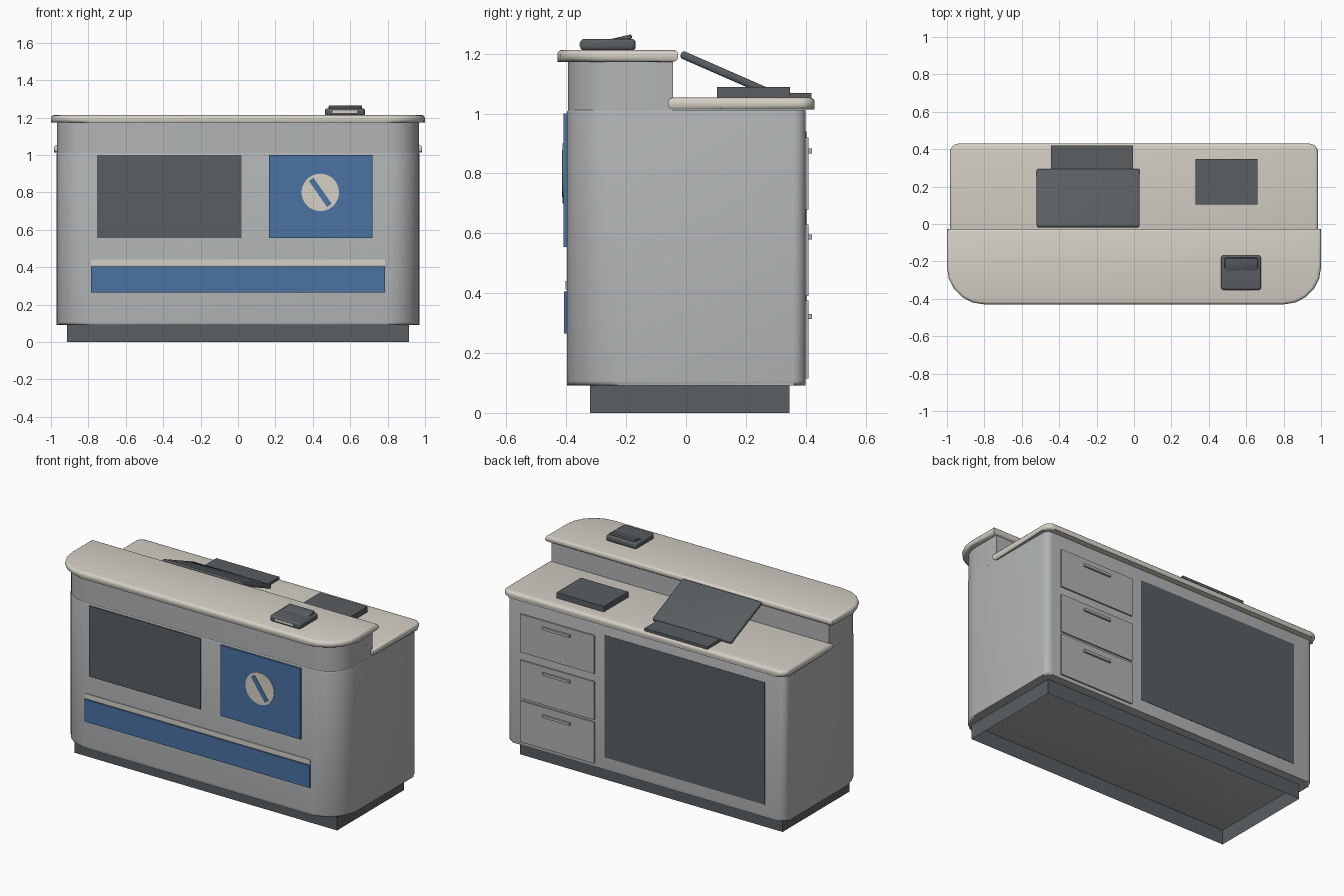
import bpy, bmesh, math
from mathutils import Matrix, Vector

if "Cube" in bpy.data.objects:
    bpy.data.objects.remove(bpy.data.objects["Cube"])


def material(name, rgb):
    m = bpy.data.materials.new(name)
    m.diffuse_color = (*rgb, 1)
    m.use_nodes = True
    m.node_tree.nodes["Principled BSDF"].inputs["Base Color"].default_value = m.diffuse_color
    return m


GREY = material("light grey", (0.44, 0.455, 0.465))
BEIGE = material("warm beige", (0.67, 0.635, 0.57))
BLUE = material("mid blue", (0.072, 0.168, 0.36))
DARK = material("dark grey", (0.102, 0.112, 0.12))


def finish(name, bm, mat):
    me = bpy.data.meshes.new(name)
    bm.to_mesh(me)
    bm.free()
    me.materials.append(mat)
    ob = bpy.data.objects.new(name, me)
    bpy.context.collection.objects.link(ob)
    bpy.ops.object.select_all(action='DESELECT')
    ob.select_set(True)
    bpy.context.view_layer.objects.active = ob
    bpy.ops.object.shade_smooth_by_angle(angle=math.radians(35))
    return ob


def outline(x0, x1, y0, y1, r_front=0, r_back=0, seg=6):
    """Rectangle in plan with rounded front and back corners."""
    pts = []
    for cx, cy, sx, sy, r, start in ((x0, y0, 1, 1, r_front, 180), (x1, y0, -1, 1, r_front, 270),
                                     (x1, y1, -1, -1, r_back, 0), (x0, y1, 1, -1, r_back, 90)):
        n = seg if r else 0
        for i in range(n + 1):
            a = math.radians(start + 90 * i / max(n, 1))
            pts.append((cx + sx * r + r * math.cos(a), cy + sy * r + r * math.sin(a)))
    return pts


def prism(name, pts, z0, z1, mat, bevel_bottom=0, bevel_top=0, seg=3, caps=True):
    """Upright prism with optionally rounded rims."""
    bm = bmesh.new()
    low = [bm.verts.new((x, y, z0)) for x, y in pts]
    high = [bm.verts.new((x, y, z1)) for x, y in pts]
    n = len(pts)
    if caps:
        bm.faces.new(low[::-1])
        bm.faces.new(high)
    for i in range(n):
        j = (i + 1) % n
        bm.faces.new((low[i], low[j], high[j], high[i]))
    for z, b in ((z0, bevel_bottom), (z1, bevel_top)):
        if b:
            rim = [e for e in bm.edges if all(abs(v.co.z - z) < 1e-5 for v in e.verts)]
            bmesh.ops.bevel(bm, geom=rim, offset=b, segments=seg, profile=0.5, affect='EDGES')
    return finish(name, bm, mat)


def box(name, x0, x1, y0, y1, z0, z1, mat, bevel=0, seg=2):
    bm = bmesh.new()
    bmesh.ops.create_cube(bm, size=1)
    bmesh.ops.scale(bm, vec=(x1 - x0, y1 - y0, z1 - z0), verts=bm.verts)
    if bevel:
        bmesh.ops.bevel(bm, geom=bm.edges[:], offset=bevel, segments=seg, profile=0.5, affect='EDGES')
    ob = finish(name, bm, mat)
    ob.location = ((x0 + x1) / 2, (y0 + y1) / 2, (z0 + z1) / 2)
    return ob


# Cabinet: plinth frame open underneath, body and the raised part under the customer shelf
prism("plinth", outline(-0.915, 0.915, -0.32, 0.345), 0, 0.095, DARK, caps=False)
prism("cabinet_body", outline(-0.97, 0.97, -0.397, 0.40, 0.17, 0.04), 0.092, 1.012, GREY, 0.015, 0.006)
prism("shelf_riser", outline(-0.968, 0.968, -0.395, -0.043, 0.17), 1.01, 1.18, GREY)

# Worktops
prism("work_counter", outline(-0.985, 0.985, -0.06, 0.43, 0, 0.05), 1.014, 1.053, BEIGE, 0.016, 0.016)
prism("customer_shelf", outline(-1, 1, -0.43, -0.026, 0.2, 0, 5), 1.173, 1.213, BEIGE, 0.017, 0.017)

# Front panels
box("front_dark_panel", -0.755, 0.02, -0.404, -0.39, 0.555, 1.0, DARK)
box("front_blue_panel", 0.165, 0.72, -0.409, -0.39, 0.555, 1.0, BLUE)
box("front_beige_trim", -0.785, 0.785, -0.402, -0.39, 0.412, 0.44, BEIGE)
box("front_blue_band", -0.785, 0.785, -0.407, -0.39, 0.265, 0.405, BLUE)

# Round plate with a slanted bar
bm = bmesh.new()
bmesh.ops.create_cone(bm, cap_ends=True, segments=40, radius1=0.1, radius2=0.1, depth=0.004,
                      matrix=Matrix.Rotation(math.pi / 2, 4, 'X'))
finish("round_plate", bm, BEIGE).location = (0.44, -0.41, 0.80)
bar = box("slanted_bar", 0.425, 0.455, -0.414, -0.41, 0.715, 0.885, BLUE)
bar.rotation_euler.y = math.radians(-35)

# Back: drawers with handles and a large dark panel
for i, (z0, z1, zh) in enumerate(((0.68, 0.92, 0.875), (0.39, 0.63, 0.588), (0.115, 0.375, 0.322))):
    box(f"drawer_{i + 1}", 0.355, 0.87, 0.39, 0.409, z0, z1, GREY)
    box(f"drawer_handle_{i + 1}", 0.52, 0.71, 0.405, 0.421, zh - 0.008, zh + 0.008, GREY)
box("back_dark_panel", -0.83, 0.285, 0.39, 0.402, 0.17, 0.94, DARK)

# Work counter equipment: keyboard, flat tray, tilted screen
box("keyboard", -0.445, -0.005, 0.29, 0.42, 1.05, 1.069, DARK)
box("document_tray", 0.33, 0.66, 0.103, 0.347, 1.05, 1.088, DARK)
top, bottom = Vector((0, -0.006, 1.194)), Vector((0, 0.282, 1.068))
length = (top - bottom).length + 0.024
screen = box("tilted_screen", -0.52, 0.03, -length / 2, length / 2, -0.013, 0.013, DARK, 0.01, 3)
screen.location = (-0.245, *((top + bottom) / 2).yz)
screen.rotation_euler.x = math.atan2(bottom.z - top.z, bottom.y - top.y)

# Card terminal on the customer shelf
prism("terminal_base", outline(0.465, 0.68, -0.353, -0.168, 0.015, 0.015, 3), 1.211, 1.249, DARK, 0.012, 0.012)
display = box("terminal_display", 0.485, 0.662, -0.25, -0.18, 1.243, 1.257, DARK, 0.004)
display.rotation_euler.x = math.radians(13)
box("terminal_slot", 0.505, 0.637, -0.355, -0.35, 1.224, 1.238, BEIGE)
